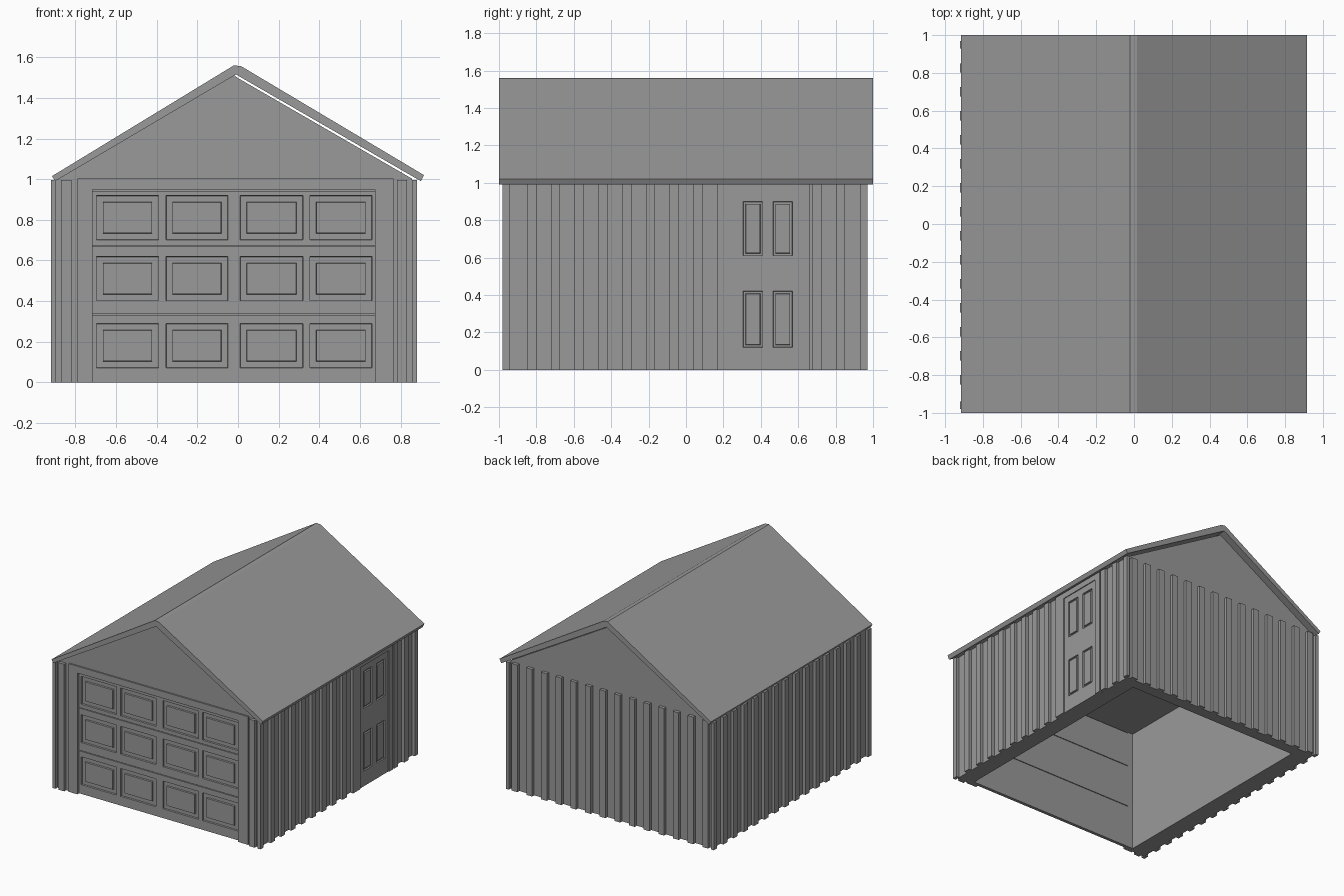
import bpy
import bmesh
from mathutils import Matrix

if "Cube" in bpy.data.objects:
    bpy.data.objects.remove(bpy.data.objects["Cube"], do_unlink=True)

GREY = (0.32, 0.32, 0.32, 1)
grey = bpy.data.materials.new("plain_grey")
grey.use_nodes = True
grey.diffuse_color = GREY
grey.node_tree.nodes["Principled BSDF"].inputs["Base Color"].default_value = GREY


def finish(name, bm):
    bmesh.ops.recalc_face_normals(bm, faces=bm.faces[:])
    mesh = bpy.data.meshes.new(name)
    bm.to_mesh(mesh)
    bm.free()
    mesh.materials.append(grey)
    obj = bpy.data.objects.new(name, mesh)
    bpy.context.collection.objects.link(obj)
    return obj


def boxes(name, spans):
    """One mesh of boxes, each given as x, y and z ranges."""
    bm = bmesh.new()
    for x, y, z in spans:
        centre = [(a + b) / 2 for a, b in (x, y, z)]
        size = [b - a for a, b in (x, y, z)]
        matrix = Matrix.Translation(centre) @ Matrix.Diagonal((*size, 1))
        bmesh.ops.create_cube(bm, size=1, matrix=matrix)
    return finish(name, bm)


def prism(name, profile, y0, y1):
    """Extrude an x, z profile along y."""
    bm = bmesh.new()
    face = bm.faces.new([bm.verts.new((x, y0, z)) for x, z in profile])
    new = bmesh.ops.extrude_face_region(bm, geom=[face])["geom"]
    verts = [v for v in new if isinstance(v, bmesh.types.BMVert)]
    bmesh.ops.translate(bm, verts=verts, vec=(0, y1 - y0, 0))
    return finish(name, bm)


def panelled(name, us, vs, matrix, margin, depth, thick):
    """Slab whose odd grid cells are sunk panels with raised fields."""
    bm = bmesh.new()
    grid = [[bm.verts.new((u, v, 0)) for v in vs] for u in us]
    panels = []
    for i in range(len(us) - 1):
        for j in range(len(vs) - 1):
            face = bm.faces.new((grid[i][j], grid[i + 1][j],
                                 grid[i + 1][j + 1], grid[i][j + 1]))
            if i % 2 and j % 2:
                panels.append(face)
    bm.normal_update()
    rim = [e for e in bm.edges if e.is_boundary]
    for inset, drop in ((0.003, -depth), (margin, 0), (0.003, depth)):
        bmesh.ops.inset_individual(bm, faces=panels, thickness=inset, depth=drop)
        bm.normal_update()
    new = bmesh.ops.extrude_edge_only(bm, edges=rim)["geom"]
    verts = [v for v in new if isinstance(v, bmesh.types.BMVert)]
    bmesh.ops.translate(bm, verts=verts, vec=(0, 0, -thick))
    bmesh.ops.holes_fill(bm, edges=[e for e in bm.edges if e.is_boundary], sides=0)
    bm.transform(matrix)
    return finish(name, bm)


# Main dimensions: wall faces, rib faces and the inner room
LEFT, RIGHT, FRONT, BACK = -0.895, 0.855, -0.955, 0.945
RIB, RIB_WIDTH, PITCH, EAVE = 0.025, 0.05, 0.127, 0.995
ROOM_L, ROOM_R, ROOM_F, ROOM_B = -0.76, 0.73, -0.92, 0.86
DOOR_L, DOOR_R, DOOR_TOP = -0.715, 0.675, 0.95
SIDE_A, SIDE_B = 0.26, 0.612

# Walls around the open-bottomed room
low = (0, DOOR_TOP)
boxes("walls", [
    ((LEFT, ROOM_L), (FRONT, BACK), low),
    ((ROOM_R, RIGHT), (FRONT, BACK), low),
    ((ROOM_L, ROOM_R), (ROOM_B, BACK), low),
    ((ROOM_L, DOOR_L), (FRONT, ROOM_F), low),
    ((DOOR_R, ROOM_R), (FRONT, ROOM_F), low),
])

# Ceiling and gables, with a slim gap under the right roof slope
prism("gable_block", [(LEFT, DOOR_TOP), (RIGHT, DOOR_TOP), (RIGHT, 1.003),
                      (0, 1.497), (-0.02, 1.512), (LEFT, 0.997)], FRONT, BACK)

# Roof
prism("roof", [(-0.915, 1.015), (-0.02, 1.56), (0.015, 1.556), (0.915, 1.02),
               (0.9, 0.99), (-0.01, 1.515), (-0.9, 0.99)], -1, 1)

# Vertical siding ribs
height = (0, EAVE)
side_ys = [-0.85 + PITCH * k for k in range(14)]
back_xs = [-0.87 + PITCH * k for k in range(14)]
boxes("left_siding", [((LEFT - RIB, LEFT), (y, y + RIB_WIDTH), height)
                      for y in side_ys])
boxes("right_siding", [((RIGHT, RIGHT + RIB), (y, y + RIB_WIDTH), height)
                       for y in side_ys if not 0.15 < y < 0.66])
boxes("back_siding", [((x, x + RIB_WIDTH), (BACK, BACK + RIB), height)
                      for x in back_xs])
boxes("front_siding", [((x, x + RIB_WIDTH), (FRONT - RIB, FRONT), height)
                       for x in (back_xs[0], back_xs[-1])])

# Corner posts
boxes("corner_posts", [((x, x + RIB), (y, y + RIB + 0.015), height)
                       for x in (LEFT - RIB, RIGHT)
                       for y in (FRONT - RIB, BACK - 0.015)])

# Garage door frame
frame_y = (FRONT - 0.012, FRONT)
boxes("garage_door_frame", [
    ((-0.79, DOOR_L), frame_y, low),
    ((DOOR_R, 0.765), frame_y, low),
    ((-0.79, 0.765), frame_y, (DOOR_TOP, 1.003)),
])

# Garage door in three sections of four panels
to_front = Matrix(((1, 0, 0, 0), (0, 0, -1, -0.945), (0, 1, 0, 0), (0, 0, 0, 1)))
columns = [DOOR_L, -0.697, -0.39, -0.355, -0.05, 0.01, 0.32, 0.353, 0.66, DOOR_R]
for label, rows in (("lower", (0, 0.072, 0.29, 0.333)),
                    ("middle", (0.338, 0.402, 0.62, 0.668)),
                    ("upper", (0.673, 0.702, 0.92, 0.943))):
    panelled("garage_door_" + label, columns, rows, to_front, 0.042, 0.012, 0.025)

# Side door frame
frame_x = (RIGHT, RIGHT + RIB)
boxes("side_door_frame", [
    (frame_x, (0.168, SIDE_A), height),
    (frame_x, (SIDE_B, 0.66), height),
    (frame_x, (SIDE_A, SIDE_B), (DOOR_TOP, EAVE)),
])

# Side door with four panels
to_right = Matrix(((0, 0, 1, 0.873), (1, 0, 0, 0), (0, 1, 0, 0), (0, 0, 0, 1)))
panelled("side_door", [SIDE_A, 0.305, 0.41, 0.465, 0.57, SIDE_B],
         [0, 0.12, 0.42, 0.61, 0.9, DOOR_TOP], to_right, 0.015, 0.01, 0.018)
